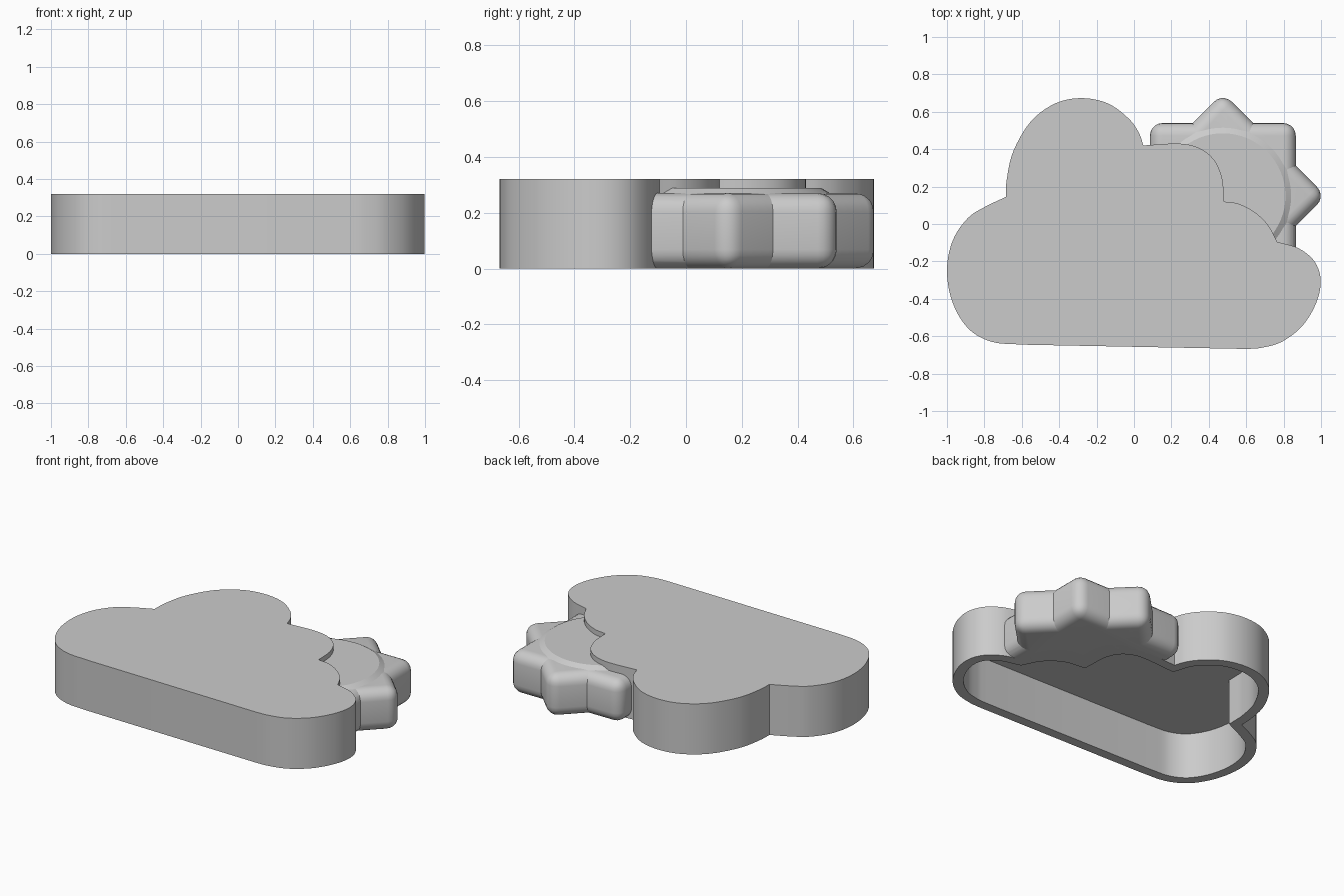
import bpy
import bmesh
import math
from mathutils import Vector, Matrix

if "Cube" in bpy.data.objects:
    bpy.data.objects.remove(bpy.data.objects["Cube"], do_unlink=True)

grey = bpy.data.materials.new("light_grey")
grey.use_nodes = True
grey.diffuse_color = (0.6, 0.6, 0.6, 1)
grey.node_tree.nodes["Principled BSDF"].inputs["Base Color"].default_value = grey.diffuse_color


def make_object(bm, name):
    """Turn a bmesh into the active, selected object."""
    bmesh.ops.recalc_face_normals(bm, faces=bm.faces)
    mesh = bpy.data.meshes.new(name)
    bm.to_mesh(mesh)
    bm.free()
    mesh.materials.append(grey)
    obj = bpy.data.objects.new(name, mesh)
    bpy.context.collection.objects.link(obj)
    bpy.ops.object.select_all(action='DESELECT')
    obj.select_set(True)
    bpy.context.view_layer.objects.active = obj
    return obj


def shade():
    bpy.ops.object.shade_smooth_by_angle(angle=math.radians(30))


def smooth_path(points, steps=5):
    """Catmull-Rom samples through the points, without the last one."""
    pts = [Vector(p) for p in points]
    pts = [2 * pts[0] - pts[1]] + pts + [2 * pts[-1] - pts[-2]]
    out = []
    for a, b, c, d in zip(pts, pts[1:], pts[2:], pts[3:]):
        for i in range(steps):
            t = i / steps
            out.append(0.5 * (2 * b + (c - a) * t + (2 * a - 5 * b + 4 * c - d) * t ** 2
                              + (3 * b - a - 3 * c + d) * t ** 3))
    return out


def inset(loop, width):
    """Mitred inward offset of a clockwise loop."""
    out = []
    for i, p in enumerate(loop):
        e1 = (p - loop[i - 1]).normalized()
        e2 = (loop[(i + 1) % len(loop)] - p).normalized()
        n1, n2 = Vector((e1.y, -e1.x)), Vector((e2.y, -e2.x))
        out.append(p + (n1 + n2) * width / max(1 + n1.dot(n2), 0.4))
    return out


def loft(levels):
    """Closed solid running through (loop, height) pairs."""
    bm = bmesh.new()
    rings = [[bm.verts.new((p.x, p.y, z)) for p in loop] for loop, z in levels]
    for a, b in zip(rings, rings[1:]):
        for i in range(len(a)):
            j = (i + 1) % len(a)
            bm.faces.new((a[i], a[j], b[j], b[i]))
    bm.faces.new(rings[0])
    bm.faces.new(rings[-1])
    return bm


# Cloud outline, one lobe per row, clockwise from the left notch
lobes = [
    [(-.685, .145), (-.68, .24), (-.645, .39), (-.55, .55), (-.42, .645), (-.28, .673),
     (-.14, .645), (-.03, .565), (.025, .49), (.05, .42)],
    [(.05, .42), (.24, .43), (.35, .405), (.43, .34), (.472, .24), (.48, .12)],
    [(.48, .12), (.56, .108), (.65, .06), (.72, -.01), (.765, -.095)],
    [(.765, -.095), (.88, -.13), (.965, -.2), (.998, -.3), (.975, -.42), (.9, -.545),
     (.79, -.63), (.68, -.662), (.6, -.668)],
    [(.6, -.668), (-.6, -.645)],
    [(-.6, -.645), (-.76, -.63), (-.885, -.56), (-.97, -.42), (-1, -.25), (-.97, -.09),
     (-.89, .03), (-.8, .09), (-.685, .145)],
]
outer = [p for lobe in lobes for p in smooth_path(lobe, 1 if len(lobe) == 2 else 5)]
inner = inset(outer, 0.062)

# Cloud shell: closed top, hollow and open underneath
make_object(loft([(outer, .32), (outer, 0), (inner, 0), (inner, .29)]), "cloud_shell")
shade()

# Cutter that keeps the sun out of the cloud's hollow
core = inset(outer, 0.03)
cutter = make_object(loft([(core, -.1), (core, .5)]), "hollow_cutter")
cutter.hide_render = True


def finish_sun(bm, name):
    """Trim a sun part at the cloud wall and shade it."""
    obj = make_object(bm, name)
    cut = obj.modifiers.new("trim", 'BOOLEAN')
    cut.operation = 'DIFFERENCE'
    cut.solver = 'EXACT'
    cut.object = cutter
    bpy.ops.object.modifier_apply(modifier=cut.name)
    shade()


# Sun rays: two rounded square blocks, one turned by 45 degrees
SUN_X, SUN_Y, HALF, HEIGHT = .475, .15, .39, .27
for name, turn in (("sun_rays_straight", 0), ("sun_rays_turned", 45)):
    bm = bmesh.new()
    bmesh.ops.create_cube(bm, size=1)
    bmesh.ops.scale(bm, vec=(2 * HALF, 2 * HALF, HEIGHT), verts=bm.verts)
    bmesh.ops.bevel(bm, geom=list(bm.edges), offset=.068, segments=5, profile=.5,
                    affect='EDGES')
    bm.transform(Matrix.Translation((SUN_X, SUN_Y, HEIGHT / 2))
                 @ Matrix.Rotation(math.radians(turn), 4, 'Z'))
    finish_sun(bm, name)

# Sun disc: shallow raised face with a sloping edge
bm = bmesh.new()
bmesh.ops.create_cone(bm, cap_ends=True, segments=64, radius1=.385, radius2=.335, depth=.03)
bm.transform(Matrix.Translation((SUN_X, SUN_Y, .273)))
finish_sun(bm, "sun_disc")

bpy.data.objects.remove(cutter, do_unlink=True)
